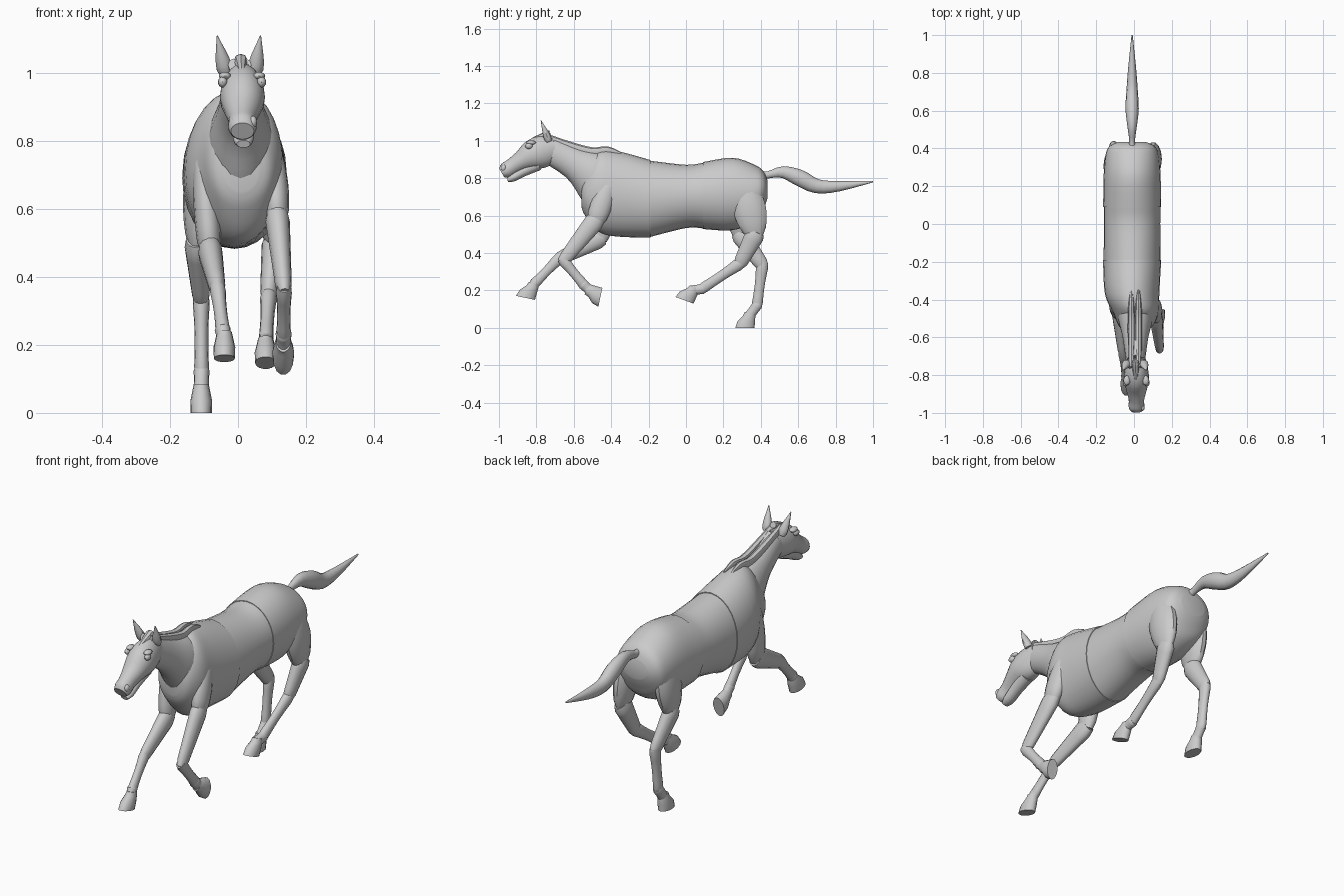
import bpy, bmesh, math
from mathutils import Vector, Matrix

if "Cube" in bpy.data.objects:
    bpy.data.objects.remove(bpy.data.objects["Cube"])


def finish(name, bm, matrix=None):
    bmesh.ops.recalc_face_normals(bm, faces=bm.faces)
    me = bpy.data.meshes.new(name)
    bm.to_mesh(me)
    bm.free()
    if matrix:
        me.transform(matrix)
    me.shade_smooth()
    me.set_sharp_from_angle(angle=math.radians(40))
    bpy.context.collection.objects.link(bpy.data.objects.new(name, me))


def smooth(rings, steps):
    # Catmull-Rom interpolation between neighbouring rings
    out, n = [], len(rings)
    for i in range(n - 1):
        p = [rings[max(0, min(n - 1, i + k))] for k in (-1, 0, 1, 2)]
        for s in range(steps):
            t = s / steps
            out.append([0.5 * (2 * b + (c - a) * t + (2 * a - 5 * b + 4 * c - d) * t * t
                               + (3 * b - a - 3 * c + d) * t ** 3) for a, b, c, d in zip(*p)])
    return out + [list(rings[-1])]


def loft(name, rings, sides=16, steps=3, tangent=None, matrix=None):
    # rings: x, y, z, half width, half depth; each ring faces along the path
    rs = smooth(rings, steps)
    bm = bmesh.new()
    loops = []
    for i, r in enumerate(rs):
        t = Vector(tangent) if tangent else (
            Vector(rs[min(i + 1, len(rs) - 1)][:3]) - Vector(rs[max(i - 1, 0)][:3])).normalized()
        nrm = t.cross(Vector((1, 0, 0))).normalized()
        side = nrm.cross(t)
        loops.append([bm.verts.new(Vector(r[:3]) + side * r[3] * math.cos(a) + nrm * r[4] * math.sin(a))
                      for a in (2 * math.pi * k / sides for k in range(sides))])
    for a, b in zip(loops, loops[1:]):
        for k in range(sides):
            j = (k + 1) % sides
            bm.faces.new((a[k], a[j], b[j], b[k]))
    bm.faces.new(loops[0])
    bm.faces.new(loops[-1])
    finish(name, bm, matrix)


def midline(name, x, rings, sides=18, ratio=None):
    # rings: y, z, half depth and half width (or a fixed width ratio)
    loft(name, [(x, r[0], r[1], r[2] * ratio if ratio else r[3], r[2]) for r in rings], sides)


def segment(name, a, b, ra, rb, ratio, bulge=0.0, sides=14):
    # Tapered limb piece with rounded ends
    a, b = Vector(a), Vector(b)
    a, b = a + (a - b).normalized() * .015, b + (b - a).normalized() * .015
    rings = []
    for i in range(9):
        t = i / 8
        r = (ra + (rb - ra) * t) * (1 + bulge * math.sin(math.pi * t)) * (.8 if i in (0, 8) else 1)
        rings.append((*a.lerp(b, t), r * ratio, r))
    loft(name, rings, sides, 1)


def ball(name, loc, scale):
    bm = bmesh.new()
    bmesh.ops.create_uvsphere(bm, u_segments=12, v_segments=8, radius=1)
    finish(name, bm, Matrix.Translation(loc) @ Matrix.Diagonal((*scale, 1)))


# Torso: y, bottom, top, half width; split at two seams
torso = [(-.56, .65, .78, .05), (-.54, .6, .84, .09), (-.47, .515, .94, .12), (-.37, .488, .945, .144),
         (-.19, .482, .897, .154), (0, .53, .875, .152), (.09, .528, .886, .153), (.25, .522, .909, .151),
         (.37, .57, .87, .14), (.415, .64, .835, .115), (.435, .69, .79, .07)]
for name, first, last, k in (("chest", 0, 4, 1), ("barrel", 4, 6, .98), ("rump", 6, 10, 1)):
    loft(name, [(.01 if y < -.4 else -.01, y, (lo + hi) / 2, w * k, (hi - lo) / 2 * k)
                for y, lo, hi, w in torso[first:last + 1]], 28, 4, (0, 1, 0))

# Neck, mane ridges and tail
midline("neck", .008, [(-.43, .76, .15, .1), (-.5, .82, .13, .092), (-.6, .882, .087, .068),
                       (-.73, .953, .075, .05)], 20)
for s in (-1, 1):
    midline("mane_ridge", .005 + .019 * s, [(-.76, 1.022, .02), (-.61, .967, .025), (-.5, .94, .025),
                                            (-.42, .95, .02), (-.35, .932, .008)], 8, .75)
segment("forelock", (.008, -.74, 1.035), (.01, -.81, 1.01), .02, .01, 1.1, sides=8)
midline("tail", -.01, [(.39, .81, .028), (.44, .818, .019), (.52, .832, .032), (.61, .8, .044),
                       (.7, .757, .038), (.82, .757, .027), (1, .782, .004)], 12, .8)

# Head
midline("head", .013, [(-.7, .96, .065, .045), (-.76, .944, .085, .06), (-.82, .925, .08, .066),
                       (-.88, .892, .054, .054), (-.93, .862, .044, .041), (-.965, .84, .042, .042),
                       (-.985, .828, .028, .034)], 20)
midline("lower_jaw", .016, [(-.79, .875, .035, .038), (-.87, .836, .028, .032), (-.925, .803, .022, .03),
                            (-.955, .79, .012, .02)], 14)
for s in (-1, 1):
    segment("ear", (.006 + s * .045, -.738, 1.01), (.003 + s * .061, -.77, 1.094), .02, .002, 1.15, .4, 10)
    ball("eye", (.012 + s * .057, -.84, .972), (.014, .02, .016))
    ball("brow", (.012 + s * .05, -.828, .99), (.018, .026, .012))
    ball("nostril", (.018 + s * .026, -.975, .855), (.012, .015, .018))

# Limb pieces: name, start depth, end depth, width ratio, bulge
fore = [("shoulder", .035, .05, .65, .35), ("forearm", .056, .034, .67, 0), ("shank", .034, .03, .76, -.2)]
hind = [("thigh", .05, .05, .52, .8), ("gaskin", .056, .036, .67, 0), ("shank", .037, .031, .74, -.2)]


def leg(name, pieces, joints, sole, pitch):
    m = Matrix.Translation(sole) @ Matrix.Rotation(math.radians(pitch), 4, 'X')
    for (part, ra, rb, ratio, bulge), a, b in zip(pieces, joints, joints[1:]):
        segment(name + "_" + part, a, b, ra, rb, ratio, bulge)
    segment(name + "_pastern", joints[-1], m @ Vector((0, .025, .065)), .03, .03, .82, -.1)
    loft(name + "_hoof", [(0, 0, 0, .031, .053), (0, .007, .035, .032, .048), (0, .023, .065, .026, .034),
                          (0, .026, .085, .022, .028)], 14, 1, (0, 0, 1), m)


# Gallop pose: joints from top to fetlock, then sole centre and pitch
leg("front_right_leg", fore, [(.105, -.41, .77), (.115, -.48, .58), (.135, -.655, .36), (.134, -.545, .228)],
    (.133, -.458, .163), 78)
leg("front_left_leg", fore, [(-.105, -.41, .77), (-.083, -.46, .48), (-.06, -.685, .365), (-.044, -.808, .238)],
    (-.04, -.858, .16), -12)
leg("rear_right_leg", hind, [(.095, .31, .77), (.106, .37, .5), (.09, .29, .345), (.082, .085, .208)],
    (.081, -.008, .147), -20)
leg("rear_left_leg", hind, [(-.107, .33, .77), (-.122, .29, .5), (-.108, .408, .335), (-.107, .38, .12)],
    (-.108, .315, 0), 0)
